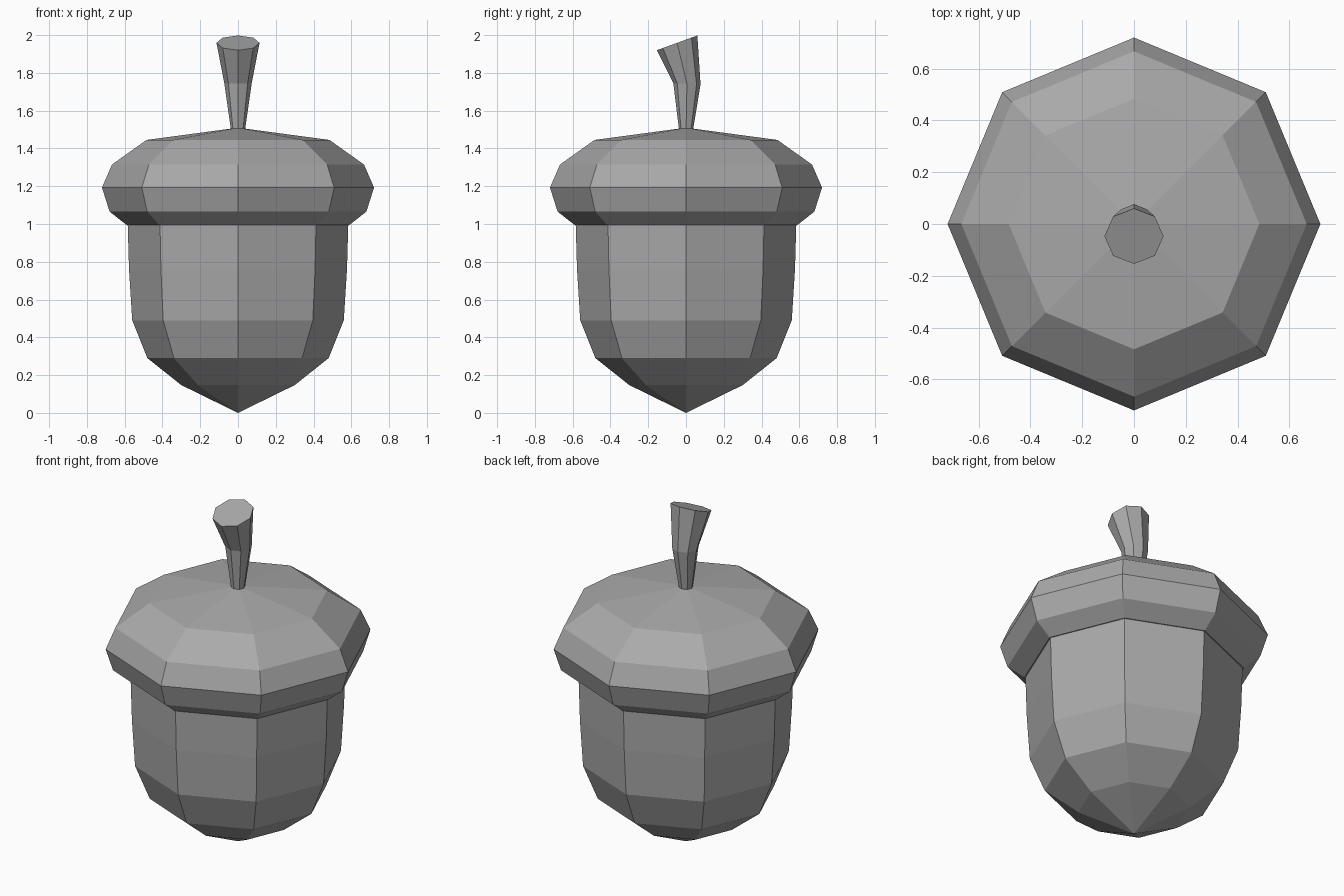
import bpy, bmesh, math
from mathutils import Vector, Matrix

cube = bpy.data.objects.get("Cube")
if cube:
    bpy.data.objects.remove(cube)

SIDES = 8

grey = bpy.data.materials.new("plain grey")
grey.use_nodes = True
colour = (0.4, 0.4, 0.4, 1)
grey.diffuse_color = colour
grey.node_tree.nodes["Principled BSDF"].inputs["Base Color"].default_value = colour


def tube(name, rings):
    """Skin eight-sided rings (radius, y, z, tilt); radius 0 makes a point."""
    bm = bmesh.new()
    loops = []
    for radius, y, z, tilt in rings:
        turn = Matrix.Translation((0, y, z)) @ Matrix.Rotation(math.radians(tilt), 4, "X")
        count = SIDES if radius else 1
        angles = [math.tau * i / SIDES for i in range(count)]
        loops.append([bm.verts.new(turn @ Vector((radius * math.cos(a), radius * math.sin(a), 0)))
                      for a in angles])
    for low, high in zip(loops, loops[1:]):
        for i in range(SIDES):
            j = (i + 1) % SIDES
            if len(low) == 1:
                bm.faces.new((low[0], high[j], high[i]))
            elif len(high) == 1:
                bm.faces.new((low[i], low[j], high[0]))
            else:
                bm.faces.new((low[i], low[j], high[j], high[i]))
    # Close the open ends
    for loop in (loops[0], loops[-1]):
        if len(loop) > 1:
            bm.faces.new(loop)
    bmesh.ops.recalc_face_normals(bm, faces=bm.faces)
    mesh = bpy.data.meshes.new(name)
    bm.to_mesh(mesh)
    bm.free()
    mesh.materials.append(grey)
    obj = bpy.data.objects.new(name, mesh)
    bpy.context.collection.objects.link(obj)
    return obj


def upright(profile):
    return [(r, 0, z, 0) for r, z in profile]


# Nut body, from the pointed tip up to the cap
tube("nut_body", upright([(0, 0), (0.3, 0.147), (0.48, 0.29), (0.56, 0.49),
                          (0.577, 0.76), (0.584, 1.0)]))

# Cap with an overhanging rim
tube("cap", upright([(0.59, 0.995), (0.68, 1.066), (0.72, 1.193),
                     (0.667, 1.315), (0.484, 1.445), (0, 1.51)]))

# Stem, flaring and bending to the front
tube("stem", [(0.036, 0, 1.49, 0), (0.072, 0.005, 1.742, -2), (0.114, -0.047, 1.959, 20)])
